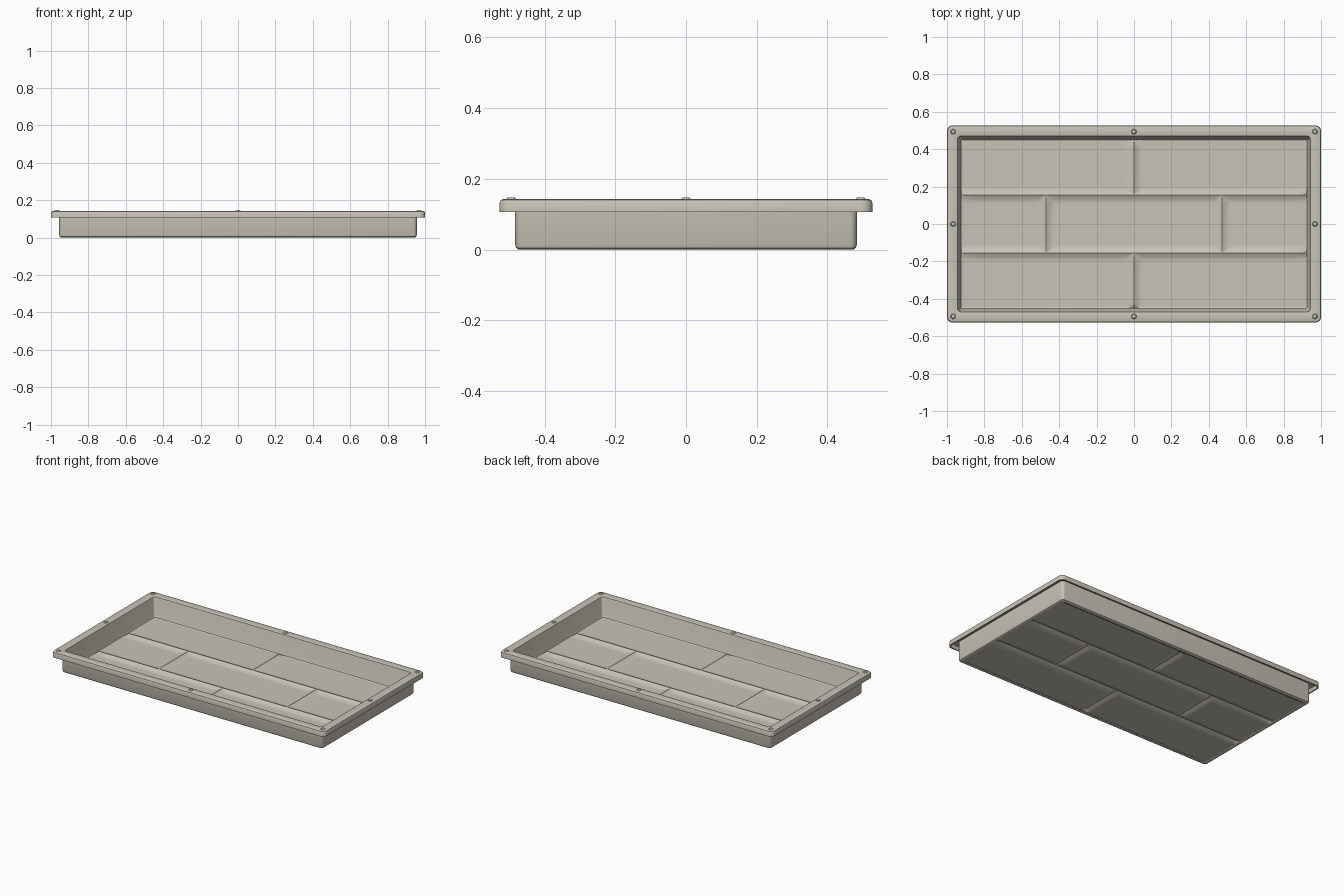
import bpy, bmesh, math

if "Cube" in bpy.data.objects:
    bpy.data.objects.remove(bpy.data.objects["Cube"])

mat = bpy.data.materials.new("warm grey plastic")
mat.diffuse_color = (0.58, 0.55, 0.475, 1)
mat.use_nodes = True
mat.node_tree.nodes["Principled BSDF"].inputs["Base Color"].default_value = mat.diffuse_color


def finish(name, bm, angle=35):
    me = bpy.data.meshes.new(name)
    bm.to_mesh(me)
    bm.free()
    ob = bpy.data.objects.new(name, me)
    bpy.context.collection.objects.link(ob)
    me.materials.append(mat)
    bpy.ops.object.select_all(action='DESELECT')
    ob.select_set(True)
    bpy.context.view_layer.objects.active = ob
    bpy.ops.object.shade_smooth_by_angle(angle=math.radians(angle))
    return ob


def ring(bm, inset, z, r, n=6):
    """Rounded rectangle, inset from the outer rim outline."""
    hx, hy = 1 - inset, 0.527 - inset
    vs = []
    for q, (sx, sy) in enumerate([(1, 1), (-1, 1), (-1, -1), (1, -1)]):
        for i in range(n + 1):
            a = math.pi / 2 * (q + i / n)
            vs.append(bm.verts.new((sx * (hx - r) + r * math.cos(a),
                                    sy * (hy - r) + r * math.sin(a), z)))
    return vs


# Walls and overhanging rim: (inset, z, corner radius) from floor, over the lip, to the base
profile = [(0.082, 0.012, 0.008), (0.074, 0.015, 0.012), (0.070, 0.023, 0.014),
           (0.060, 0.134, 0.016), (0.057, 0.141, 0.018), (0.052, 0.143, 0.020),
           (0.010, 0.143, 0.025), (0.003, 0.140, 0.028), (0.000, 0.133, 0.030),
           (0.000, 0.107, 0.030), (0.008, 0.107, 0.025), (0.011, 0.131, 0.022),
           (0.043, 0.131, 0.020), (0.044, 0.014, 0.018), (0.047, 0.005, 0.016),
           (0.054, 0.000, 0.014), (0.064, 0.000, 0.012), (0.070, 0.003, 0.010)]
bm = bmesh.new()
rings = [ring(bm, *p) for p in profile]
for a, b in zip(rings, rings[1:]):
    for i in range(len(a)):
        j = (i + 1) % len(a)
        bm.faces.new((a[i], b[i], b[j], a[j]))
bmesh.ops.recalc_face_normals(bm, faces=bm.faces)
finish("tray_walls_and_rim", bm)

# Floor: brick-pattern ridges, pressed through so the underside has grooves
EX, EY, ROW, COL, W, H = 0.925, 0.452, 0.155, 0.47, 0.038, 0.014


def steps(centres, edge):
    offs = (0, 0.004, 0.010, 0.018, 0.027, W, 0.05)
    vals = {round(c + s * o, 4) for c in centres for o in offs for s in (1, -1)}
    for i in range(-10, 11):
        vals.add(round(edge * i / 10, 4))
    vals |= {s * (edge - 0.015) for s in (1, -1)}
    return sorted(v for v in vals if abs(v) <= edge)


def ridge(d, w=W):
    return max(0, 1 - abs(d) / w) ** 1.5


def height(x, y):
    near_row = ridge(abs(y) - ROW, 0.06)
    w = W + 0.025 * near_row                   # flare where ridges meet
    h = ridge(abs(y) - ROW)
    if abs(y) >= ROW - 0.001:
        h = max(h, ridge(x, w))
    if abs(y) <= ROW + 0.001:
        h = max(h, ridge(abs(x) - COL, w))
    fade = min(1, (EX - abs(x)) / 0.015, (EY - abs(y)) / 0.015)
    return H * h * fade


xs, ys = steps((-COL, 0, COL), EX), steps((-ROW, ROW), EY)
for name, z0, flip in (("floor_top", 0.012, False), ("floor_underside", 0.003, True)):
    bm = bmesh.new()
    s = 1.006 if flip else 1.0
    g = [[bm.verts.new((x * s, y * s, z0 + height(x, y))) for x in xs] for y in ys]
    for j in range(len(ys) - 1):
        for i in range(len(xs) - 1):
            f = [g[j][i], g[j][i + 1], g[j + 1][i + 1], g[j + 1][i]]
            bm.faces.new(f[::-1] if flip else f)
    finish(name, bm)

# Small locating bumps on the rim
bm = bmesh.new()
for sx in (-1, 0, 1):
    for sy in (-1, 0, 1):
        if sx or sy:
            ret = bmesh.ops.create_cone(bm, cap_ends=True, segments=16,
                                        radius1=0.016, radius2=0.010, depth=0.006)
            bmesh.ops.translate(bm, verts=ret["verts"],
                                vec=(sx * 0.967, sy * 0.494, 0.144))
finish("rim_bumps", bm)
